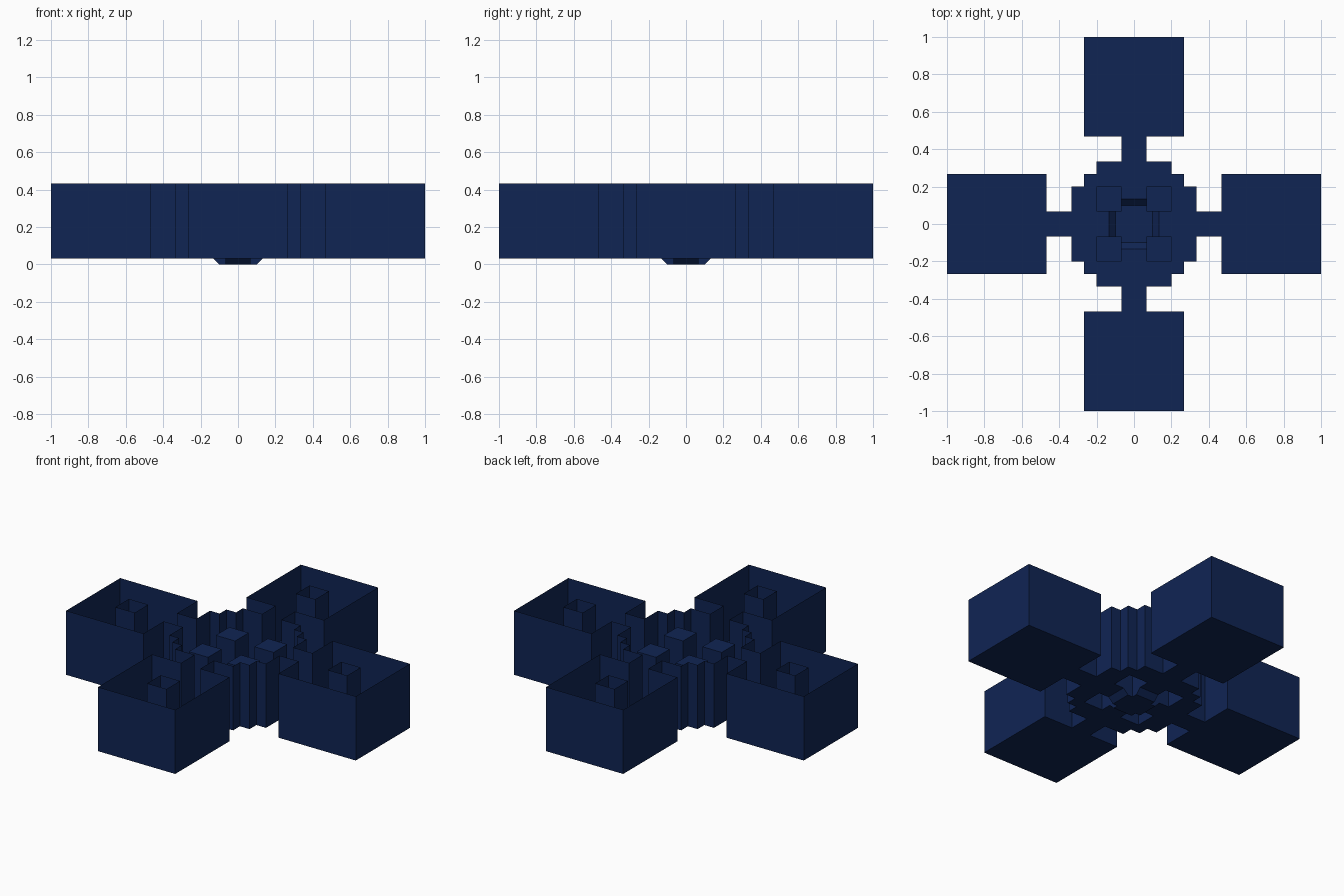
import bpy, bmesh, math
from mathutils import Matrix

if "Cube" in bpy.data.objects:
    bpy.data.objects.remove(bpy.data.objects["Cube"])

U = 1 / 15                       # plan module
FLOOR, TOP, PILLAR_TOP = 0.5, 6.5, 5.5

navy = bpy.data.materials.new("navy")
navy.diffuse_color = (0.005, 0.018, 0.088, 1)
navy.use_nodes = True
navy.node_tree.nodes["Principled BSDF"].inputs["Base Color"].default_value = navy.diffuse_color


def add_face(bm, pts):
    bm.faces.new([bm.verts.new((x * U, y * U, z * U)) for x, y, z in pts])


def walls(bm, path, z0, z1, closed=False):
    """Vertical thin walls along a plan path."""
    ends = path[1:] + path[:1] if closed else path[1:]
    for (ax, ay), (bx, by) in zip(path, ends):
        add_face(bm, [(ax, ay, z0), (bx, by, z0), (bx, by, z1), (ax, ay, z1)])


def flat(bm, x0, x1, y0, y1, z):
    add_face(bm, [(x0, y0, z), (x1, y0, z), (x1, y1, z), (x0, y1, z)])


def square(cx, cy, r):
    return [(cx - r, cy - r), (cx + r, cy - r), (cx + r, cy + r), (cx - r, cy + r)]


def finish(name, bm, turn=0):
    bmesh.ops.remove_doubles(bm, verts=bm.verts, dist=1e-5)
    bmesh.ops.transform(bm, matrix=Matrix.Rotation(turn, 4, 'Z'), verts=bm.verts)
    bmesh.ops.dissolve_limit(bm, angle_limit=0.01, verts=bm.verts, edges=bm.edges)
    me = bpy.data.meshes.new(name)
    bm.to_mesh(me)
    bm.free()
    me.materials.append(navy)
    bpy.context.collection.objects.link(bpy.data.objects.new(name, me))


for i, side in enumerate(("right", "back", "left", "front")):
    turn = i * math.pi / 2

    # open-topped square room with a doorway to the corridor
    bm = bmesh.new()
    walls(bm, [(7, -1), (7, -4), (15, -4), (15, 4), (7, 4), (7, 1)], FLOOR, TOP)
    flat(bm, 7, 15, -4, 4, FLOOR)
    finish(side + "_room", bm, turn)

    # hollow post in the middle of the room
    bm = bmesh.new()
    walls(bm, square(11, 0, 1), FLOOR, TOP, True)
    finish(side + "_post", bm, turn)

    # corridor
    bm = bmesh.new()
    for y in (-1, 1):
        walls(bm, [(5, y), (7, y)], FLOOR, TOP)
    flat(bm, 5, 7, -1, 1, FLOOR)
    finish(side + "_corridor", bm, turn)

    # stepped quarter of the hall wall
    bm = bmesh.new()
    walls(bm, [(5, 1), (5, 3), (4, 3), (4, 4), (3, 4), (3, 5), (1, 5)], FLOOR, TOP)
    finish(side + "_hall_wall", bm, turn)

    # capped pillar, open below
    bm = bmesh.new()
    walls(bm, square(2, 2, 1), FLOOR, PILLAR_TOP, True)
    flat(bm, 1, 3, 1, 3, PILLAR_TOP)
    finish(side + "_pillar", bm, turn)

    # arm of the sunken basin: sloped end, flat bottom, upright sides
    bm = bmesh.new()
    add_face(bm, [(2, -1, FLOOR), (2, 1, FLOOR), (1.5, 1, 0), (1.5, -1, 0)])
    flat(bm, 1, 1.5, -1, 1, 0)
    for y in (-1, 1):
        add_face(bm, [(1, y, FLOOR), (2, y, FLOOR), (1.5, y, 0), (1, y, 0)])
    finish(side + "_basin_arm", bm, turn)

# centre of the basin
bm = bmesh.new()
flat(bm, -1, 1, -1, 1, 0)
finish("basin_bottom", bm)

# hall floor, left open under the pillars and over the basin
bm = bmesh.new()
for i in range(-5, 5):
    for j in range(-5, 5):
        a, b = sorted((abs(i + 0.5), abs(j + 0.5)))
        outside = b > 4 and a > 3
        pillar = 1 < a < 3 and b < 3
        basin = a < 1 and b < 2
        if not (outside or pillar or basin):
            flat(bm, i, i + 1, j, j + 1, FLOOR)
finish("hall_floor", bm)
